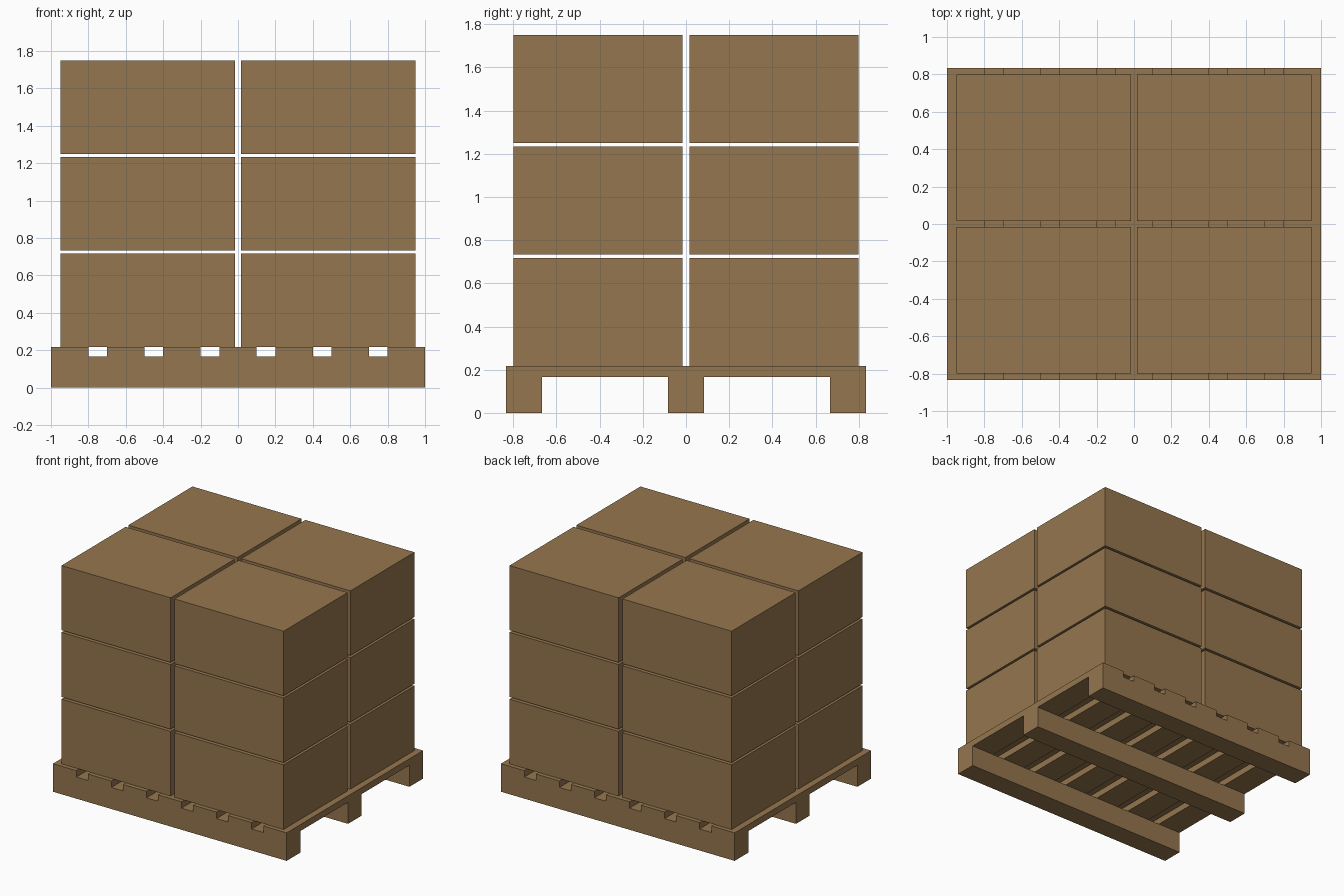
import bpy

default = bpy.data.objects.get("Cube")
if default:
    bpy.data.objects.remove(default, do_unlink=True)

U = 2 / 1.2  # metres to model units, for a 1.2 x 1.0 pallet

brown = bpy.data.materials.new("cardboard_brown")
brown.use_nodes = True
colour = (0.30, 0.18, 0.077, 1)
brown.diffuse_color = colour
brown.node_tree.nodes["Principled BSDF"].inputs["Base Color"].default_value = colour


def block(name, size, x, y, bottom):
    """Cuboid of the given size, centred on x and y, standing on bottom."""
    bpy.ops.mesh.primitive_cube_add(size=1, location=(x * U, y * U, (bottom + size[2] / 2) * U))
    ob = bpy.context.object
    ob.name = name
    ob.scale = [s * U for s in size]
    bpy.ops.object.transform_apply(location=False, rotation=False, scale=True)
    ob.data.materials.append(brown)
    return ob


# Pallet: three long runners under seven cross slats
for side, y in (("front", -0.45), ("middle", 0), ("back", 0.45)):
    block(side + "_runner", (1.2, 0.1, 0.1), 0, y, 0)
for i in range(7):
    block(f"deck_slat_{i + 1}", (0.12, 1.0, 0.03), (i - 3) * 0.18, 0, 0.1)

# Cartons: three layers of two by two, with narrow gaps
for layer in range(3):
    for side, x in (("right", -0.29), ("left", 0.29)):
        for end, y in (("front", -0.245), ("back", 0.245)):
            block(f"carton_{end}_{side}_{layer + 1}", (0.56, 0.47, 0.3), x, y, 0.13 + layer * 0.31)
